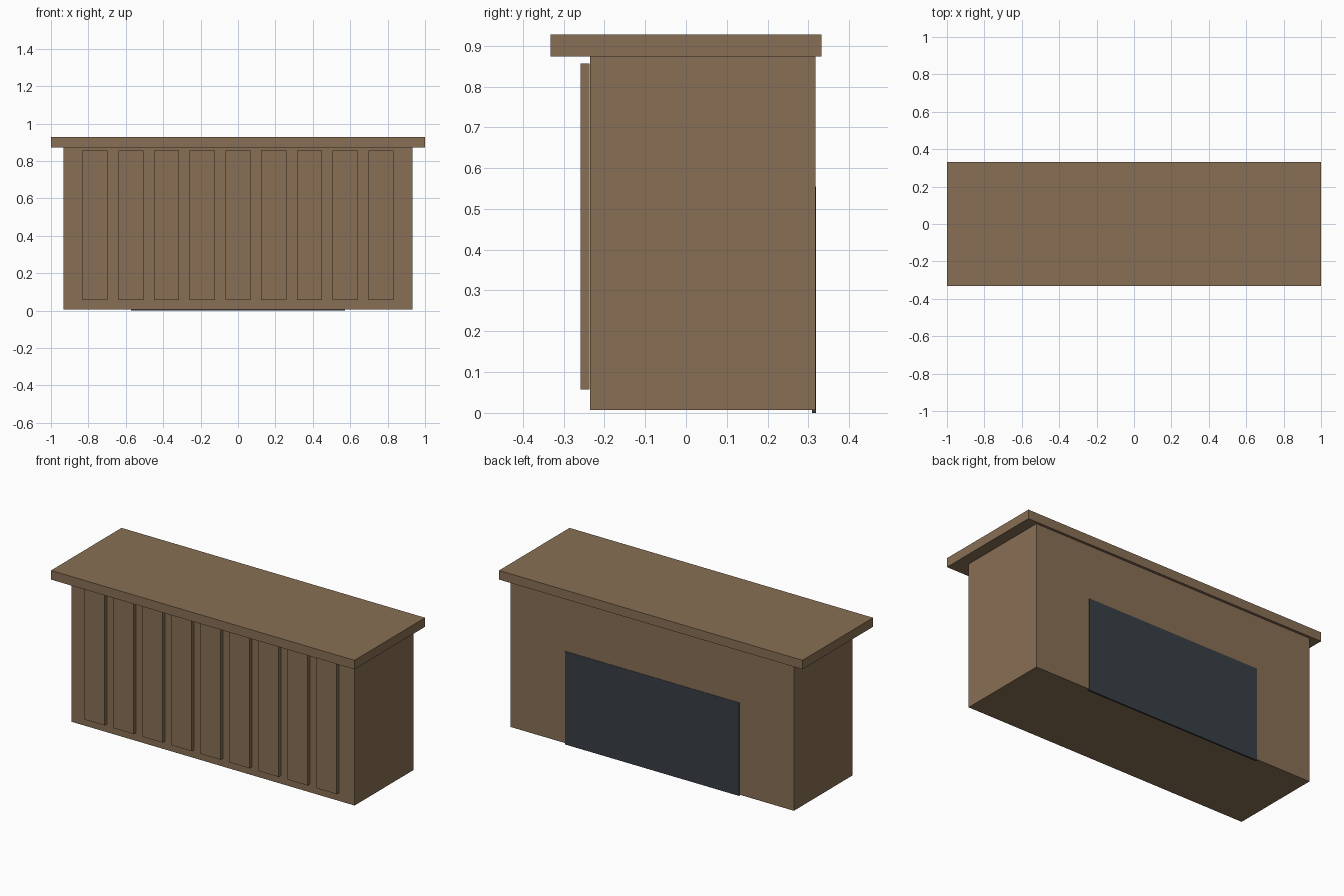
import bpy

cube = bpy.data.objects.get("Cube")
if cube:
    bpy.data.objects.remove(cube, do_unlink=True)


def material(name, colour):
    mat = bpy.data.materials.new(name)
    mat.use_nodes = True
    mat.diffuse_color = colour
    mat.node_tree.nodes["Principled BSDF"].inputs["Base Color"].default_value = colour
    return mat


def box(name, mat, x, y, z):
    """Box spanning the (low, high) range given on each axis."""
    spans = (x, y, z)
    bpy.ops.mesh.primitive_cube_add(size=1, location=[(a + b) / 2 for a, b in spans])
    obj = bpy.context.object
    obj.name = name
    obj.scale = [b - a for a, b in spans]
    bpy.ops.object.transform_apply(location=False, rotation=False, scale=True)
    obj.data.materials.append(mat)
    return obj


wood = material("brown wood", (0.25, 0.16, 0.09, 1))
dark = material("dark slate", (0.04, 0.05, 0.06, 1))

# Counter body and overhanging top
box("counter_body", wood, (-0.933, 0.933), (-0.235, 0.317), (0.007, 0.873))
box("counter_top", wood, (-1, 1), (-0.332, 0.332), (0.873, 0.927))

# Row of upright slats on the front
slat_count, spacing, half_width = 9, 0.191, 0.067
for i in range(slat_count):
    cx = (i - (slat_count - 1) / 2) * spacing
    box(f"front_slat_{i + 1}", wood, (cx - half_width, cx + half_width),
        (-0.259, -0.236), (0.057, 0.857))

# Dark opening panel on the back
box("back_panel", dark, (-0.573, 0.573), (0.309, 0.319), (0, 0.555))
